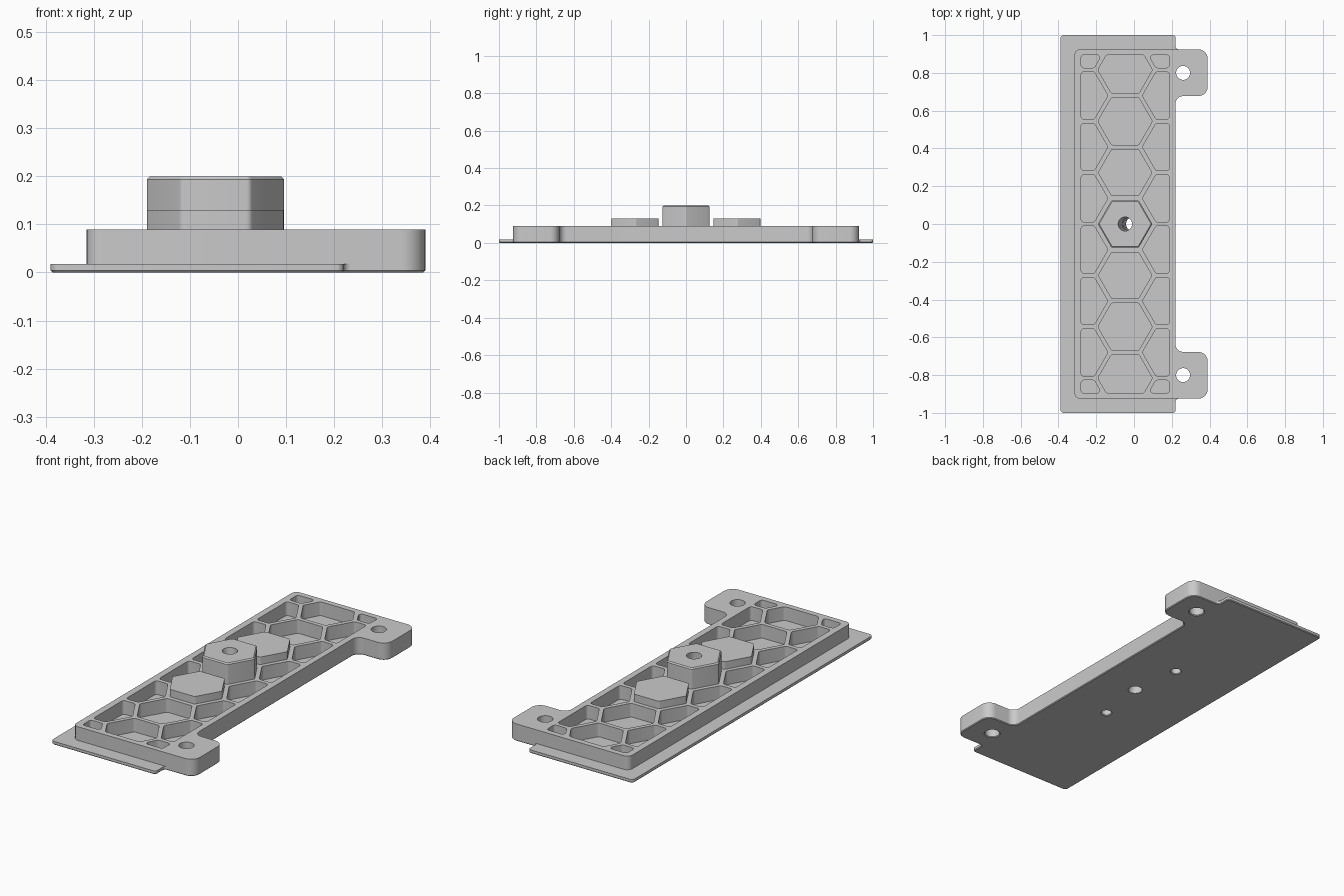
import bpy, bmesh, math
from mathutils import Vector

cube = bpy.data.objects.get("Cube")
if cube:
    bpy.data.objects.remove(cube)

grey = bpy.data.materials.new("light_grey")
grey.use_nodes = True
grey.diffuse_color = (0.59, 0.59, 0.59, 1)
grey.node_tree.nodes["Principled BSDF"].inputs["Base Color"].default_value = grey.diffuse_color

CX = -0.047                      # x of the hexagon column
PITCH, HALF = 0.272, 0.125       # hexagon spacing and half width across flats
PLATE, TOP = 0.018, 0.09         # heights of base plate and frame
XMIN, XMAX, YMAX = -0.28, 0.187, 0.895   # area holding the pockets


def rounded(points, steps=8):
    """Polygon of (x, y, radius) corners with each corner filleted."""
    out = []
    n = len(points)
    for i, (x, y, r) in enumerate(points):
        p = Vector((x, y))
        a = Vector(points[i - 1][:2]) - p
        b = Vector(points[(i + 1) % n][:2]) - p
        half = a.angle(b) / 2
        trim = min(r / math.tan(half), 0.45 * min(a.length, b.length))
        r = trim * math.tan(half)
        a.normalize()
        b.normalize()
        centre = p + (a + b).normalized() * r / math.sin(half)
        v1 = (p + a * trim - centre).normalized()
        v2 = (p + b * trim - centre).normalized()
        out += [centre + v1.slerp(v2, k / steps) * r for k in range(steps + 1)]
    return out


def circle(x, y, r, n=32):
    return [Vector((x + r * math.cos(math.tau * k / n), y + r * math.sin(math.tau * k / n)))
            for k in range(n)]


def hexagon(x, y):
    r = HALF / math.cos(math.pi / 6)
    return circle(x, y, r, 6)


def clip(poly, axis, limit, sign):
    """Keep the side of the polygon where sign * coordinate <= sign * limit."""
    out = []
    for i, q in enumerate(poly):
        p = poly[i - 1]
        dp, dq = sign * (p[axis] - limit), sign * (q[axis] - limit)
        if (dp > 0) != (dq > 0):
            out.append(p.lerp(q, dp / (dp - dq)))
        if dq <= 0:
            out.append(q)
    return out


def pocket(x, y):
    poly = hexagon(x, y)
    for axis, limit, sign in ((0, XMIN, -1), (0, XMAX, 1), (1, YMAX, 1), (1, -YMAX, -1)):
        poly = clip(poly, axis, limit, sign)
    return rounded([(p.x, p.y, 0.015) for p in poly], 4)


def mirrored(lower):
    """Complete an outline from its lower half."""
    return rounded(lower + [(x, -y, r) for x, y, r in reversed(lower)])


def bore_x(z):
    return -0.007 - 0.2 * z


def prism(name, loops, z0, z1, chamfer=None, hole_z=None):
    """Extrude an outline with holes; optional chamfer = (height, amount)."""
    curve = bpy.data.curves.new(name, "CURVE")
    curve.dimensions = "2D"
    curve.fill_mode = "BOTH"
    curve.extrude = (z1 - z0) / 2
    for loop in loops:
        spline = curve.splines.new("POLY")
        spline.points.add(len(loop) - 1)
        for point, p in zip(spline.points, loop):
            point.co = (p.x, p.y, 0, 1)
        spline.use_cyclic_u = True
    helper = bpy.data.objects.new(name + "_curve", curve)
    bpy.context.collection.objects.link(helper)
    mesh = bpy.data.meshes.new_from_object(helper)
    bpy.data.objects.remove(helper)
    bm = bmesh.new()
    bm.from_mesh(mesh)
    bmesh.ops.remove_doubles(bm, verts=bm.verts, dist=1e-5)
    bmesh.ops.translate(bm, verts=bm.verts, vec=(0, 0, (z0 + z1) / 2))
    bmesh.ops.recalc_face_normals(bm, faces=bm.faces)
    if hole_z is not None:       # lean the central bore
        centre = Vector((bore_x(hole_z), 0))
        for v in bm.verts:
            if (v.co.xy - centre).length < 0.06:
                v.co.x += bore_x(v.co.z) - bore_x(hole_z)
    if chamfer:
        z, amount = chamfer
        cut = z + amount if z == z0 else z - amount
        bmesh.ops.bisect_plane(bm, geom=bm.verts[:] + bm.edges[:] + bm.faces[:],
                               plane_co=(0, 0, cut), plane_no=(0, 0, 1))
        bm.normal_update()
        shifts = []
        for v in bm.verts:
            if abs(v.co.z - z) < 1e-4 and (v.co.xy - Vector((CX, 0))).length > 0.1:
                side = sum((f.normal for f in v.link_faces if abs(f.normal.z) < 0.5), Vector())
                side.z = 0
                if side.length > 0:
                    shifts.append((v, side.normalized() * amount))
        for v, s in shifts:
            v.co -= s
    bmesh.ops.recalc_face_normals(bm, faces=bm.faces)
    bm.to_mesh(mesh)
    bm.free()
    mesh.name = name
    mesh.materials.clear()
    mesh.materials.append(grey)
    ob = bpy.data.objects.new(name, mesh)
    bpy.context.collection.objects.link(ob)
    parts.append(ob)


parts = []
tab_lower = [(0.39, -0.925, 0.05), (0.39, -0.677, 0.05), (0.22, -0.677, 0.04)]
tab_holes = [circle(0.26, s * 0.8, 0.037) for s in (-1, 1)]
blind_holes = [circle(CX, s * PITCH, 0.025) for s in (-1, 1)]

# Base plate with mounting tabs
plate = mirrored([(-0.39, -1, 0.02), (0.22, -1, 0.015), (0.22, -0.925, 0.015)] + tab_lower)
prism("base_plate", [plate, circle(bore_x(0), 0, 0.035)] + tab_holes + blind_holes,
      0, PLATE, chamfer=(0, 0.004), hole_z=0)

# Honeycomb frame: centre column, then staggered side columns
cells = [pocket(CX, s * k * PITCH) for s in (-1, 1) for k in (2, 3)]
for side in (-1, 1):
    for k in range(-4, 4):
        cells.append(pocket(CX + side * PITCH * math.cos(math.pi / 6), (k + 0.5) * PITCH))
frame = mirrored([(-0.315, -0.925, 0.03)] + tab_lower)
prism("honeycomb_frame", [frame, circle(bore_x(TOP), 0, 0.035)] + tab_holes + blind_holes + cells,
      PLATE, TOP, hole_z=TOP)

# Raised hexagonal pads either side of the centre
for name, s in (("front_pad", -1), ("back_pad", 1)):
    prism(name, [pocket(CX, s * PITCH)], TOP, 0.13)

# Tall central hexagonal boss with a leaning bore
boss = rounded([(p.x, p.y, 0.012) for p in hexagon(CX, 0)], 4)
prism("centre_boss", [boss, circle(bore_x(0.2), 0, 0.037)], TOP, 0.2,
      chamfer=(0.2, 0.006), hole_z=0.2)

# Smooth shading on the rounded corners
bpy.ops.object.select_all(action="DESELECT")
for ob in parts:
    ob.select_set(True)
bpy.context.view_layer.objects.active = parts[0]
bpy.ops.object.shade_smooth_by_angle()
